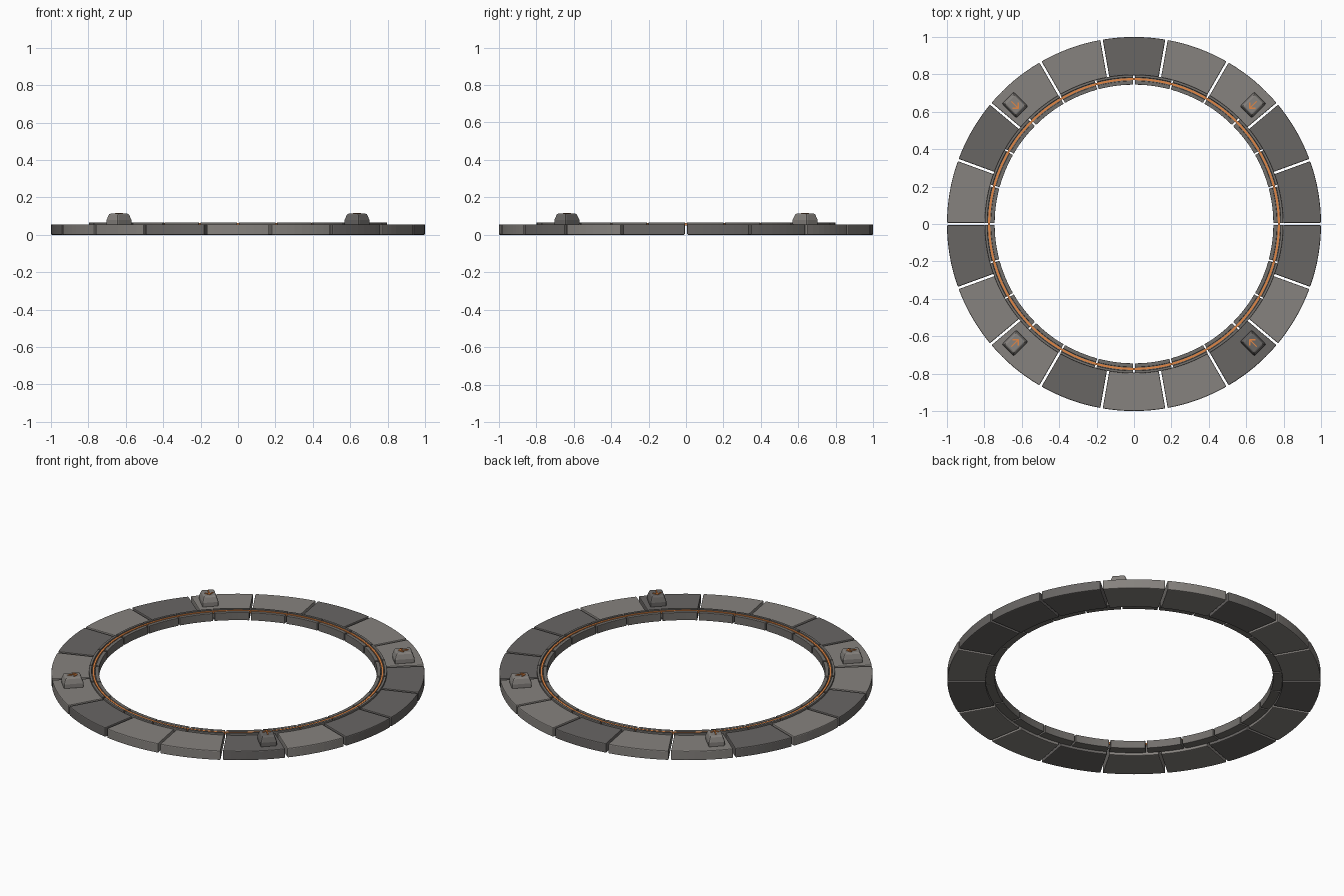
import bpy, bmesh
from math import radians, cos, sin, pi
from mathutils import Matrix, Vector

if "Cube" in bpy.data.objects:
    bpy.data.objects.remove(bpy.data.objects["Cube"])


def material(name, rgb):
    m = bpy.data.materials.new(name)
    m.diffuse_color = (*rgb, 1)
    m.use_nodes = True
    m.node_tree.nodes["Principled BSDF"].inputs["Base Color"].default_value = m.diffuse_color
    return m


LIGHT = material("light_stone", (0.24, 0.225, 0.21))
DARK = material("dark_stone", (0.14, 0.132, 0.127))
TRIM = material("trim_stone", (0.17, 0.16, 0.15))
GLOW = material("orange_inlay", (0.75, 0.24, 0.06))


def finish(bm, name, mat, bevel=0.0, segments=2):
    bmesh.ops.recalc_face_normals(bm, faces=bm.faces[:])
    me = bpy.data.meshes.new(name)
    bm.to_mesh(me)
    bm.free()
    ob = bpy.data.objects.new(name, me)
    bpy.context.collection.objects.link(ob)
    me.materials.append(mat)
    if bevel:
        b = ob.modifiers.new("bevel", "BEVEL")
        b.width, b.segments = bevel, segments
        b.limit_method, b.angle_limit = "ANGLE", radians(30)
    return ob


def arc_block(name, profile, a0, a1, steps, gap, mat, bevel=0.0):
    """Sweep an (r, z) profile between two angles, leaving parallel-sided joints."""
    bm = bmesh.new()
    rings = []
    for i in range(steps + 1):
        ring = []
        for r, z in profile:
            d = gap / (2 * r)
            a = (a0 + d) + (a1 - a0 - 2 * d) * i / steps
            ring.append(bm.verts.new((r * cos(a), r * sin(a), z)))
        rings.append(ring)
    n = len(profile)
    for p, q in zip(rings, rings[1:]):
        for j in range(n):
            k = (j + 1) % n
            bm.faces.new((p[j], p[k], q[k], q[j]))
    bm.faces.new(rings[0])
    bm.faces.new(rings[-1][::-1])
    return finish(bm, name, mat, bevel)


# Outer paving stones, in an irregular light and dark order
STONE = [(0.795, 0), (1.0, 0), (1.0, 0.056), (0.795, 0.056)]
order = "DDLLDLLDLDLLDLLDLD"
for i, tone in enumerate(order):
    arc_block(f"ring_stone_{i + 1}", STONE, radians(20 * i), radians(20 * i + 20), 8,
              0.013, DARK if tone == "D" else LIGHT, 0.005)

# Grooved inner trim, in shorter segments
CHANNEL = [(0.745, 0.016), (0.798, 0.016), (0.798, 0.066), (0.784, 0.066),
           (0.784, 0.056), (0.765, 0.056), (0.765, 0.062), (0.745, 0.062)]
for i in range(24):
    arc_block(f"inner_trim_{i + 1}", CHANNEL, radians(15 * i), radians(15 * i + 15), 6,
              0.009, TRIM, 0.002)

# Continuous orange inlay lying in the groove
bm = bmesh.new()
INLAY = [(0.769, 0.05), (0.78, 0.05), (0.78, 0.062), (0.769, 0.062)]
rings = [[bm.verts.new((r * cos(2 * pi * i / 144), r * sin(2 * pi * i / 144), z))
          for r, z in INLAY] for i in range(144)]
for i in range(144):
    p, q = rings[i], rings[(i + 1) % 144]
    for j in range(4):
        k = (j + 1) % 4
        bm.faces.new((p[j], p[k], q[k], q[j]))
finish(bm, "orange_inlay_ring", GLOW)

# Four marker blocks on the diagonals, each with an arrow pointing inwards
for i, tone in enumerate("LLLD"):
    place = Matrix.Rotation(radians(45 + 90 * i), 4, "Z") @ Matrix.Translation((0.9, 0, 0))

    bm = bmesh.new()
    layers = []
    for z, hx, hy in ((0.05, 0.054, 0.044), (0.08, 0.054, 0.044), (0.113, 0.043, 0.034)):
        layers.append([bm.verts.new((sx * hx, sy * hy, z))
                       for sx, sy in ((-1, -1), (1, -1), (1, 1), (-1, 1))])
    for lo, hi in zip(layers, layers[1:]):
        for j in range(4):
            k = (j + 1) % 4
            bm.faces.new((lo[j], lo[k], hi[k], hi[j]))
    bm.faces.new(layers[0][::-1])
    bm.faces.new(layers[-1])
    block = finish(bm, f"marker_block_{i + 1}", DARK if tone == "D" else LIGHT, 0.007)
    block.matrix_world = place

    bm = bmesh.new()
    for p, q in (((0.027, 0), (-0.022, 0)), ((-0.025, 0), (-0.004, 0.021)),
                 ((-0.025, 0), (-0.004, -0.021))):
        a, b = Vector((*p, 0.114)), Vector((*q, 0.114))
        d = b - a
        turn = Vector((1, 0, 0)).rotation_difference(d).to_matrix().to_4x4()
        if d.x < 0 and d.y == 0:
            turn = Matrix.Identity(4)
        bmesh.ops.create_cube(bm, size=1, matrix=Matrix.Translation((a + b) / 2) @ turn
                              @ Matrix.Diagonal((d.length, 0.007, 0.006, 1)))
    arrow = finish(bm, f"marker_arrow_{i + 1}", GLOW)
    arrow.matrix_world = place
